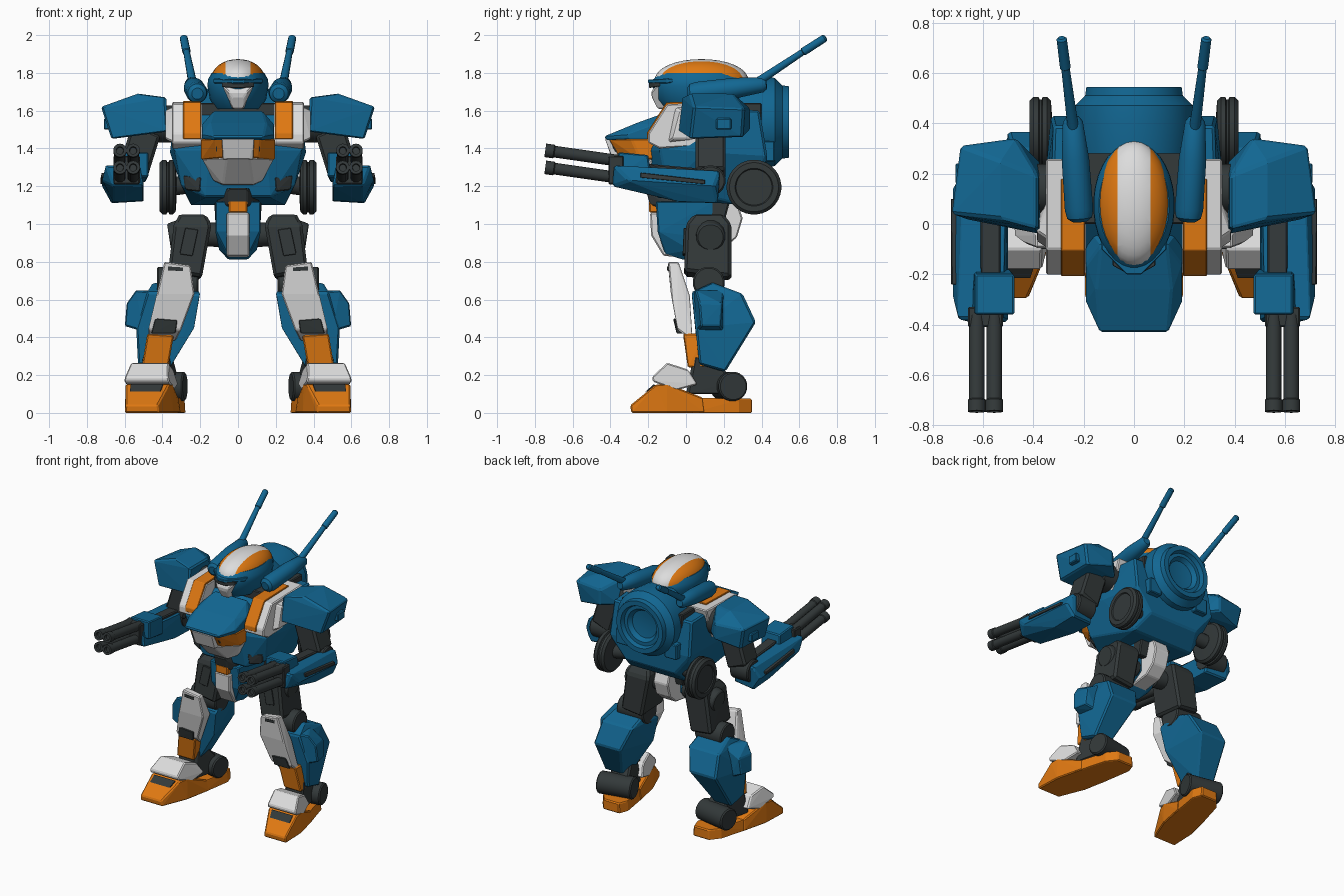
import bpy, bmesh, math
from mathutils import Vector, Matrix


def material(name, rgb):
    m = bpy.data.materials.new(name)
    m.diffuse_color = (*rgb, 1)
    return m


BLUE = material("blue", (0.006, 0.135, 0.29))
WHITE = material("off_white", (0.72, 0.72, 0.72))
ORANGE = material("orange", (0.74, 0.19, 0.006))
DARK = material("dark_grey", (0.033, 0.041, 0.042))


def finish(name, bm, mats, mirror=False, bevel=0.0, smooth=False):
    bmesh.ops.recalc_face_normals(bm, faces=bm.faces)
    me = bpy.data.meshes.new(name)
    bm.to_mesh(me)
    bm.free()
    for m in mats:
        me.materials.append(m)
    ob = bpy.data.objects.new(name, me)
    bpy.context.collection.objects.link(ob)
    if smooth:
        bpy.context.view_layer.objects.active = ob
        ob.select_set(True)
        bpy.ops.object.shade_smooth_by_angle(angle=math.radians(32))
        ob.select_set(False)
    if bevel:
        b = ob.modifiers.new("chamfer", 'BEVEL')
        b.width, b.segments, b.limit_method = bevel, 1, 'ANGLE'
    if mirror:
        ob.modifiers.new("mirror", 'MIRROR').use_mirror_merge = False
    return ob


def hull(name, pts, mat, mirror=True, bevel=0.007):
    """Faceted armour block around a few corner points."""
    bm = bmesh.new()
    for p in pts:
        bm.verts.new(p)
    bmesh.ops.convex_hull(bm, input=bm.verts[:])
    loose = [v for v in bm.verts if not v.link_faces]
    bmesh.ops.delete(bm, geom=loose, context='VERTS')
    bmesh.ops.dissolve_limit(bm, angle_limit=math.radians(2), verts=bm.verts[:], edges=bm.edges[:])
    return finish(name, bm, [mat], mirror, bevel)


def both(pts):
    return pts + [(-x, y, z) for x, y, z in pts]


def slab(name, yz, x0, x1, mat, mirror=True, bevel=0.007):
    return hull(name, [(x, y, z) for x in (x0, x1) for y, z in yz], mat, mirror, bevel)


def box(name, lo, hi, mat, mirror=True, bevel=0.006):
    return slab(name, [(y, z) for y in (lo[1], hi[1]) for z in (lo[2], hi[2])], lo[0], hi[0], mat, mirror, bevel)


def lathe(name, profile, origin, axis, mat, mirror=True, seg=24, scale=(1, 1)):
    """Turned part: (radius, height) pairs along an axis, capped at both ends."""
    bm = bmesh.new()
    mat4 = Matrix.Translation(origin) @ Vector(axis).to_track_quat('Z', 'Y').to_matrix().to_4x4()
    rings = []
    for r, h in profile:
        angs = [2 * math.pi * (i + 0.5) / seg for i in range(seg)]
        rings.append([bm.verts.new(mat4 @ Vector((r * scale[0] * math.cos(a), r * scale[1] * math.sin(a), h))) for a in angs])
    for a, b in zip(rings, rings[1:]):
        for i in range(seg):
            j = (i + 1) % seg
            bm.faces.new((a[i], a[j], b[j], b[i]))
    bm.faces.new(rings[0])
    bm.faces.new(rings[-1])
    return finish(name, bm, [mat], mirror, 0, True)


def rod(name, p0, p1, r0, r1, mat, mirror=True, seg=16, c=0.008):
    d = Vector(p1) - Vector(p0)
    n = d.length
    return lathe(name, [(r0 - c, 0), (r0, c), (r1, n - c), (r1 - c, n)], p0, d, mat, mirror, seg)


# Head: blue rim, striped dome, face mask and visor
lathe("head_rim", [(0.12, 1.61), (0.15, 1.66), (0.162, 1.73), (0.16, 1.765), (0.14, 1.8)],
      (0, 0.075, 0), (0, 0, 1), BLUE, False, 32, (1, 1.56))
bm = bmesh.new()
bmesh.ops.create_uvsphere(bm, u_segments=32, v_segments=16, radius=1)
for v in bm.verts:
    x, y, z = v.co
    z = math.copysign(abs(z) ** 0.85, z)
    v.co = (x * 0.145, y * 0.25 + 0.082, z * 0.125 + 1.748)
for px in (-0.065, 0.065):
    bmesh.ops.bisect_plane(bm, geom=bm.verts[:] + bm.edges[:] + bm.faces[:], plane_co=(px, 0, 0), plane_no=(1, 0, 0))
for f in bm.faces:
    f.material_index = 0 if abs(f.calc_center_median().x) < 0.065 else 1
finish("head_dome", bm, [WHITE, ORANGE], smooth=True)
hull("face_mask", both([(0.08, -0.16, 1.73), (0.05, -0.185, 1.7), (0.03, -0.18, 1.67), (0.025, -0.15, 1.61),
                        (0.08, -0.02, 1.73), (0.04, -0.05, 1.61)]), WHITE, False)
hull("visor", both([(0.085, -0.165, 1.75), (0.085, -0.165, 1.725), (0.03, -0.195, 1.745),
                    (0.03, -0.195, 1.72), (0.085, -0.05, 1.74)]), DARK, False, 0.003)
hull("brow", both([(0.13, -0.1, 1.77), (0.13, -0.1, 1.745), (0.03, -0.2, 1.765),
                   (0.03, -0.2, 1.745), (0.13, 0.0, 1.76)]), BLUE, False, 0.004)
box("neck_block", (-0.25, 0.0, 1.5), (0.25, 0.4, 1.64), DARK, False)

# Shoulder pods with rear antennas
lathe("pod", [(0.03, 0), (0.05, 0.015), (0.057, 0.05), (0.055, 0.25), (0.04, 0.4), (0.025, 0.42)],
      (0.215, 0.01, 1.69), (0.03, 0.42, 0.05), BLUE)
rod("antenna", (0.235, 0.33, 1.72), (0.275, 0.64, 1.925), 0.024, 0.017, BLUE, seg=12)
rod("antenna_tip", (0.272, 0.615, 1.908), (0.288, 0.74, 1.988), 0.022, 0.021, BLUE, seg=12)

# Backpack with round thruster dish
lathe("backpack", [(0.23, 0.28), (0.24, 0.4), (0.235, 0.47), (0.195, 0.51), (0.19, 0.545), (0.155, 0.545),
                   (0.145, 0.515), (0.12, 0.515), (0.1, 0.485), (0.05, 0.478)], (0, 0, 1.54), (0, 1, 0), BLUE, False, 32)
box("backpack_fin", (0.15, 0.36, 1.33), (0.25, 0.47, 1.44), BLUE)

# Torso
hull("torso", both([(0.33, 0.05, 1.62), (0.32, 0.39, 1.6), (0.36, 0.1, 1.38), (0.33, 0.43, 1.36), (0.34, -0.14, 1.4),
                    (0.3, -0.1, 1.2), (0.17, -0.16, 1.14), (0.15, -0.2, 1.4), (0.25, 0.3, 1.1), (0.2, 0.42, 1.2)]), BLUE, False, 0.01)
hull("torso_vent", [(0.19, -0.17, 1.25), (0.29, -0.13, 1.26), (0.2, -0.16, 1.17), (0.28, -0.12, 1.18),
                    (0.2, -0.05, 1.17), (0.29, -0.05, 1.25)], DARK)
slab("shoulder_frame", [(-0.14, 1.4), (-0.2, 1.43), (-0.2, 1.48), (-0.1, 1.635), (0.26, 1.645), (0.2, 1.42)], 0.19, 0.35, WHITE)
slab("shoulder_stripe", [(-0.206, 1.45), (-0.207, 1.483), (-0.104, 1.644), (0.18, 1.652), (0.15, 1.5)], 0.195, 0.29, ORANGE, bevel=0.003)
hull("shoulder_collar", [(0.34, -0.1, 1.43), (0.34, -0.06, 1.62), (0.385, -0.03, 1.6), (0.385, -0.07, 1.45),
                         (0.34, 0.1, 1.62), (0.385, 0.08, 1.45)], WHITE)
hull("chest_hood", both([(0.13, -0.08, 1.6), (0.19, -0.16, 1.53), (0.15, -0.26, 1.535), (0.135, -0.43, 1.465),
                         (0.19, -0.31, 1.475), (0.13, -0.425, 1.445), (0.19, -0.3, 1.45), (0.19, 0.0, 1.45)]), BLUE, False)
hull("chest_vents", both([(0.12, -0.41, 1.452), (0.195, -0.29, 1.452), (0.11, -0.35, 1.35), (0.195, -0.24, 1.34),
                          (0.19, 0, 1.35), (0.19, 0, 1.45)]), ORANGE, False)
hull("vent_slot", [(0.11, -0.39, 1.41), (0.178, -0.295, 1.41), (0.11, -0.375, 1.385), (0.178, -0.28, 1.385), (0.12, -0.2, 1.4)], DARK, bevel=0)
hull("chest_ridge", both([(0.085, -0.43, 1.455), (0.08, -0.385, 1.34), (0.06, -0.39, 1.34), (0.09, -0.2, 1.45), (0.08, -0.2, 1.33)]), WHITE, False)
hull("abdomen", both([(0.06, -0.385, 1.35), (0.19, -0.25, 1.345), (0.08, -0.24, 1.21), (0.13, -0.19, 1.23), (0.18, -0.05, 1.33), (0.08, -0.05, 1.2)]), WHITE, False)
lathe("side_wheel", [(0.06, 0), (0.13, 0.005), (0.145, 0.02), (0.145, 0.038), (0.135, 0.042), (0.135, 0.05),
                     (0.145, 0.054), (0.145, 0.075), (0.13, 0.09), (0.1, 0.09), (0.095, 0.083), (0.05, 0.083)],
      (0.325, 0.36, 1.195), (1, 0, 0), DARK, seg=32)
rod("wheel_axle", (0.2, 0.33, 1.22), (0.34, 0.35, 1.2), 0.05, 0.05, DARK)

# Waist and pelvis with centre band
hull("waist", both([(0.05, -0.215, 1.19), (0.05, -0.19, 1.1), (0.13, 0.25, 1.18), (0.12, 0.2, 1.0), (0.1, -0.1, 1.1)]), DARK, False)
hull("pelvis", both([(0.12, -0.16, 1.12), (0.12, -0.15, 0.96), (0.06, -0.11, 0.84), (0.05, -0.01, 0.81), (0.1, 0.03, 0.86),
                     (0.12, 0.15, 1.12), (0.11, 0.15, 0.92)]), BLUE, False)
slab("pelvis_band", [(-0.19, 1.06), (-0.185, 0.94), (-0.12, 0.832), (-0.05, 0.825), (0, 1.06)], -0.06, 0.06, WHITE, False)
slab("pelvis_badge", [(-0.197, 1.125), (-0.195, 1.06), (-0.1, 1.06), (-0.1, 1.125)], -0.05, 0.05, ORANGE, False)
slab("tail_band", [(0.05, 0.85), (0.2, 0.87), (0.27, 0.93), (0.3, 1.03), (0.27, 1.12), (0.05, 1.1)], -0.06, 0.06, WHITE, False)
rod("hip_axle", (0.08, 0.1, 0.94), (0.22, 0.12, 0.95), 0.065, 0.065, DARK)

# Arms
hull("shoulder_pad", [(0.53, 0.02, 1.69), (0.53, 0.25, 1.69), (0.38, -0.02, 1.67), (0.38, 0.19, 1.67), (0.725, 0.04, 1.62),
                      (0.69, 0.31, 1.61), (0.47, 0.34, 1.61), (0.67, 0.02, 1.45), (0.66, 0.3, 1.46),
                      (0.37, -0.04, 1.49), (0.37, 0.24, 1.49), (0.47, 0.34, 1.5)], BLUE, bevel=0.01)
box("pad_latch", (0.62, 0.16, 1.5), (0.71, 0.24, 1.56), BLUE)
rod("shoulder_joint", (0.3, 0.14, 1.53), (0.45, 0.14, 1.53), 0.1, 0.1, DARK)
hull("upper_arm", [(x + sx, y, z + sx * 0.4) for x, z in ((0.485, 1.5), (0.56, 1.26)) for sx in (-0.075, 0.075)
                   for y in (0.05, 0.21)], DARK, bevel=0.015)
rod("elbow", (0.5, 0.13, 1.23), (0.65, 0.13, 1.23), 0.08, 0.08, DARK)
hull("forearm", [(0.52, -0.38, 1.31), (0.7, -0.38, 1.31), (0.72, -0.3, 1.23), (0.66, -0.39, 1.2), (0.5, -0.39, 1.2),
                 (0.51, 0.16, 1.27), (0.68, 0.18, 1.28), (0.72, 0.15, 1.2), (0.67, 0.17, 1.11), (0.5, 0.15, 1.12),
                 (0.66, -0.03, 1.115), (0.5, -0.03, 1.125)], BLUE, bevel=0.01)
hull("forearm_rail", [(0.53, -0.22, 1.32), (0.61, -0.22, 1.32), (0.53, 0.12, 1.29), (0.61, 0.12, 1.29),
                      (0.53, -0.2, 1.22), (0.61, 0.12, 1.2)], DARK)
hull("forearm_slot", [(0.6, -0.24, 1.285), (0.6, 0.1, 1.25), (0.722, -0.24, 1.27), (0.727, 0.1, 1.23),
                      (0.727, -0.24, 1.245), (0.727, 0.1, 1.21)], DARK, bevel=0.002)
hull("gun_housing", [(0.475, -0.36, 1.38), (0.63, -0.36, 1.38), (0.475, -0.2, 1.365), (0.63, -0.2, 1.365),
                     (0.475, -0.36, 1.25), (0.65, -0.36, 1.25), (0.49, -0.18, 1.22), (0.64, -0.18, 1.22)], BLUE)
box("gun_mount", (0.52, -0.41, 1.21), (0.66, -0.33, 1.36), DARK)
for i, (bx, bz) in enumerate([(0.555, 1.39), (0.625, 1.39), (0.555, 1.3), (0.625, 1.3)]):
    start = Vector((bx, -0.36, bz - 0.055))
    tip = Vector((bx, -0.745, bz))
    d = tip - start
    n = d.length
    lathe("barrel_%d" % (i + 1), [(0.031, 0), (0.031, n - 0.05), (0.036, n - 0.045), (0.036, n), (0.02, n), (0.018, n - 0.02)],
          start, d, DARK, seg=14)

# Thighs and knees
hull("thigh", [(0.14, 0.0, 1.0), (0.17, 0.04, 1.05), (0.31, 0.04, 1.05), (0.17, 0.2, 1.05), (0.31, 0.2, 1.05), (0.14, 0.24, 1.0),
               (0.34, 0.0, 1.0), (0.33, 0.24, 1.0), (0.19, -0.01, 0.72), (0.37, -0.01, 0.75), (0.2, 0.24, 0.7), (0.37, 0.24, 0.72)], DARK, bevel=0.015)
hull("thigh_panel", [(0.21, -0.012, 0.97), (0.28, -0.012, 0.98), (0.24, -0.018, 0.83), (0.31, -0.018, 0.84),
                     (0.25, 0.05, 0.97), (0.27, 0.05, 0.84)], DARK, bevel=0.003)
rod("hip_disc", (0.3, 0.13, 0.94), (0.365, 0.13, 0.93), 0.085, 0.075, DARK)
rod("knee", (0.21, 0.12, 0.69), (0.43, 0.12, 0.69), 0.085, 0.085, DARK)

# Shins, calves and leg trim
hull("shin_plate", [(0.25, -0.095, 0.78), (0.39, -0.095, 0.8), (0.26, -0.04, 0.78), (0.39, -0.04, 0.8), (0.23, -0.08, 0.63),
                    (0.43, -0.08, 0.63), (0.3, -0.045, 0.44), (0.475, -0.045, 0.44), (0.24, 0.02, 0.62), (0.42, 0.02, 0.62),
                    (0.33, 0.035, 0.38), (0.48, 0.035, 0.38)], WHITE)
hull("shin_slot", [(0.29, -0.1, 0.77), (0.37, -0.1, 0.775), (0.29, -0.099, 0.75), (0.37, -0.099, 0.755), (0.33, -0.05, 0.76)], DARK, bevel=0)
hull("shin_vent", [(0.32, -0.066, 0.49), (0.44, -0.066, 0.5), (0.33, -0.05, 0.42), (0.46, -0.05, 0.42),
                   (0.34, 0, 0.49), (0.44, 0, 0.42)], DARK, bevel=0.004)
hull("shin_stripe", [(0.34, -0.015, 0.41), (0.48, -0.015, 0.42), (0.37, 0.01, 0.24), (0.51, 0.01, 0.24),
                     (0.34, 0.1, 0.41), (0.48, 0.1, 0.42), (0.38, 0.1, 0.24), (0.5, 0.1, 0.24)], ORANGE)
hull("calf", [(0.2, 0.03, 0.63), (0.48, 0.03, 0.64), (0.23, 0.14, 0.69), (0.45, 0.14, 0.69), (0.23, 0.3, 0.63), (0.48, 0.3, 0.63),
              (0.23, 0.05, 0.45), (0.54, 0.05, 0.45), (0.28, 0.37, 0.48), (0.5, 0.37, 0.48),
              (0.36, 0.07, 0.24), (0.53, 0.07, 0.26), (0.38, 0.21, 0.22), (0.52, 0.21, 0.22)], BLUE, bevel=0.01)
hull("calf_guard", [(0.45, 0.04, 0.64), (0.54, 0.05, 0.65), (0.59, 0.07, 0.58), (0.6, 0.08, 0.46), (0.5, 0.05, 0.43),
                    (0.45, 0.2, 0.65), (0.57, 0.19, 0.58), (0.58, 0.18, 0.46), (0.5, 0.2, 0.43)], BLUE)
hull("calf_vent", [(0.35, 0.346, 0.45), (0.45, 0.346, 0.45), (0.4, 0.25, 0.29), (0.48, 0.25, 0.29),
                   (0.4, 0.2, 0.4), (0.42, 0.2, 0.35)], DARK, bevel=0)

# Ankles and splayed feet


def foot(pts):
    return [(0.445 - 0.22 * y + s * u, y, z) for u, y, z in pts for s in (-1, 1)]


hull("ankle", foot([(0.07, 0.04, 0.3), (0.07, 0.16, 0.28), (0.08, 0.0, 0.1), (0.08, 0.26, 0.1), (0.08, 0.25, 0.17)]), DARK, bevel=0.012)
rod("ankle_roller", (0.28, 0.2, 0.14), (0.53, 0.25, 0.14), 0.078, 0.078, DARK, seg=20)
hull("toe", foot([(0.09, -0.29, 0), (0.085, -0.295, 0.04), (0.115, -0.16, 0.15), (0.125, -0.1, 0), (0.12, -0.1, 0.155),
                  (0.12, 0.1, 0), (0.11, 0.09, 0.08)]), ORANGE)
hull("heel", foot([(0.12, 0.03, 0), (0.11, 0.03, 0.08), (0.105, 0.28, 0), (0.1, 0.28, 0.075), (0.065, 0.35, 0), (0.06, 0.35, 0.075)]), ORANGE)
hull("toe_slot", foot([(0.08, -0.215, 0.113), (0.085, -0.17, 0.152), (0.08, -0.1, 0.1)]), DARK, bevel=0)
hull("instep_cover", foot([(0.12, -0.175, 0.165), (0.115, -0.18, 0.19), (0.1, -0.1, 0.265), (0.1, 0.01, 0.23),
                           (0.115, 0.06, 0.15), (0.12, -0.05, 0.12)]), WHITE)
